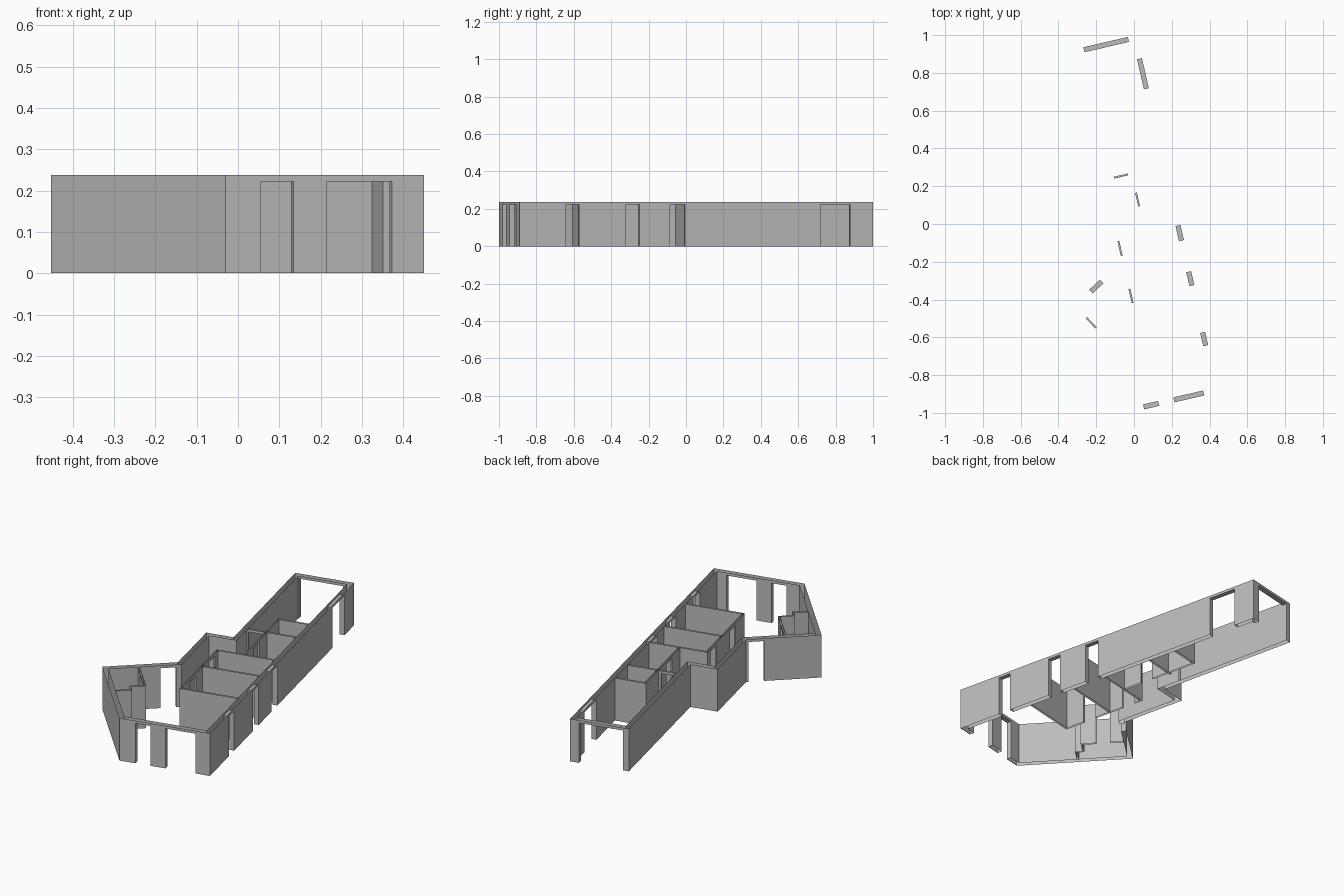
import bpy
import bmesh
import math
from mathutils import Vector

cube = bpy.data.objects.get("Cube")
if cube:
    bpy.data.objects.remove(cube, do_unlink=True)

HEIGHT, HEAD = 0.237, 0.222      # wall top and door head
THICK, THIN = 0.027, 0.01        # outer walls and partitions
TILT, WING = math.radians(13), math.radians(43)

plaster = bpy.data.materials.new("grey_plaster")
plaster.use_nodes = True
plaster.diffuse_color = (0.5, 0.5, 0.5, 1)
plaster.node_tree.nodes["Principled BSDF"].inputs["Base Color"].default_value = (0.5, 0.5, 0.5, 1)


def hall(u, v):
    """Point in the long block: u runs to the front, v to the left side."""
    s, c = math.sin(TILT), math.cos(TILT)
    return Vector((s * u + c * v, s * v - c * u))


def wing(p, q):
    """Point in the angled wing, measured from its far corner."""
    s, c = math.sin(WING), math.cos(WING)
    return Vector((-0.452 + c * p + s * q, -0.548 + s * p - c * q))


def right_of(d):
    return Vector((d.y, -d.x))


def build_wall(name, a, b, inner_a, inner_b, openings=(), caps=False):
    """Two open-topped wall skins with lined door openings."""
    bm = bmesh.new()
    d = (b - a).normalized()
    n = right_of(d)
    t = (inner_a - a).dot(n)

    def sheet(p, q, z0=0.0):
        corners = ((p, z0), (q, z0), (q, HEIGHT), (p, HEIGHT))
        bm.faces.new([bm.verts.new((w.x, w.y, z)) for w, z in corners])

    def pair(o0, o1, i0, i1, z0=0.0):
        sheet(o1, o0, z0)
        sheet(i0, i1, z0)

    def jamb(p, q):
        corners = ((p, 0), (q, 0), (q, HEAD), (p, HEAD))
        bm.faces.new([bm.verts.new((w.x, w.y, z)) for w, z in corners])

    o, i = a, inner_a
    for s0, s1 in openings:
        o0, o1 = a + d * s0, a + d * s1
        i0, i1 = o0 + n * t, o1 + n * t
        pair(o, o0, i, i0)
        pair(o0, o1, i0, i1, HEAD)
        jamb(i0, o0)
        jamb(o1, i1)
        bm.faces.new([bm.verts.new((w.x, w.y, HEAD)) for w in (o0, o1, i1, i0)])
        o, i = o1, i1
    pair(o, b, i, inner_b)
    if caps:
        sheet(a, inner_a)
        sheet(inner_b, b)
    bmesh.ops.remove_doubles(bm, verts=bm.verts, dist=0.0001)
    mesh = bpy.data.meshes.new(name)
    bm.to_mesh(mesh)
    bm.free()
    mesh.materials.append(plaster)
    bpy.context.collection.objects.link(bpy.data.objects.new(name, mesh))


def partition(name, a, b, openings=()):
    """Thin wall centred on the line from a to b."""
    off = right_of((b - a).normalized()) * THIN / 2
    build_wall(name, a - off, b - off, a + off, b + off, openings, True)


# Outer shell: corners in order, each with the wall that starts there
shell = [
    ("left_long_wall", hall(-0.972, 0.2385),
     [(0.126, 0.289), (1.032, 1.114), (1.283, 1.359), (1.613, 1.685)]),
    ("front_wall", hall(0.968, 0.2385), [(0.08, 0.2425), (0.3245, 0.4065)]),
    ("wing_end_wall", wing(0, 0.619), []),
    ("wing_entrance_wall", wing(0, 0), [(0.293, 0.372)]),
    ("corridor_outer_wall", wing(0.385, 0), []),
    ("corridor_step_wall", hall(-0.142, -0.23), []),
    ("right_long_wall", hall(-0.142, -0.081), []),
    ("back_wall", hall(-0.972, -0.081), [(0.03, 0.272)]),
]
points = [w[1] for w in shell]
count = len(points)


def mitre(k):
    """Inner corner where the two offset wall lines cross."""
    p = points[k % count]
    n0 = right_of((p - points[(k - 1) % count]).normalized())
    n1 = right_of((points[(k + 1) % count] - p).normalized())
    return p + (n0 + n1) * THICK / (1 + n0.dot(n1))


for k, (name, start, doors) in enumerate(shell):
    build_wall(name, start, points[(k + 1) % count], mitre(k), mitre(k + 1), doors)

# Cross walls between the rooms of the long block
EAST, CORRIDOR, BATH = 0.2115, -0.101, 0.0475
for name, u, v in (("front_room_wall", 0.522, CORRIDOR), ("middle_room_wall", 0.235, CORRIDOR),
                   ("back_room_wall", 0.03, CORRIDOR), ("bath_wall", -0.263, BATH),
                   ("niche_wall", -0.43, BATH)):
    partition(name, hall(u, v), hall(u, EAST))

# Lengthwise partitions and the hall door
partition("corridor_partition", hall(0.025, CORRIDOR), hall(0.527, CORRIDOR),
          [(0.044, 0.125), (0.304, 0.381)])
partition("bath_partition", hall(-0.435, BATH), hall(0.025, BATH), [(0.276, 0.35)])
partition("hall_door_wall", hall(-0.263, -0.054), hall(-0.263, BATH), [(0.006, 0.082)])

# Small room in the wing
partition("wing_door_partition", wing(0.182, THICK), wing(0.182, 0.255), [(0.072, 0.146)])
partition("wing_room_wall", wing(0.187, 0.25), wing(0.1, 0.25))
partition("wing_room_step", wing(0.105, 0.25), wing(0.105, 0.295))
partition("wing_room_recess", wing(0.11, 0.29), wing(THICK, 0.29))
